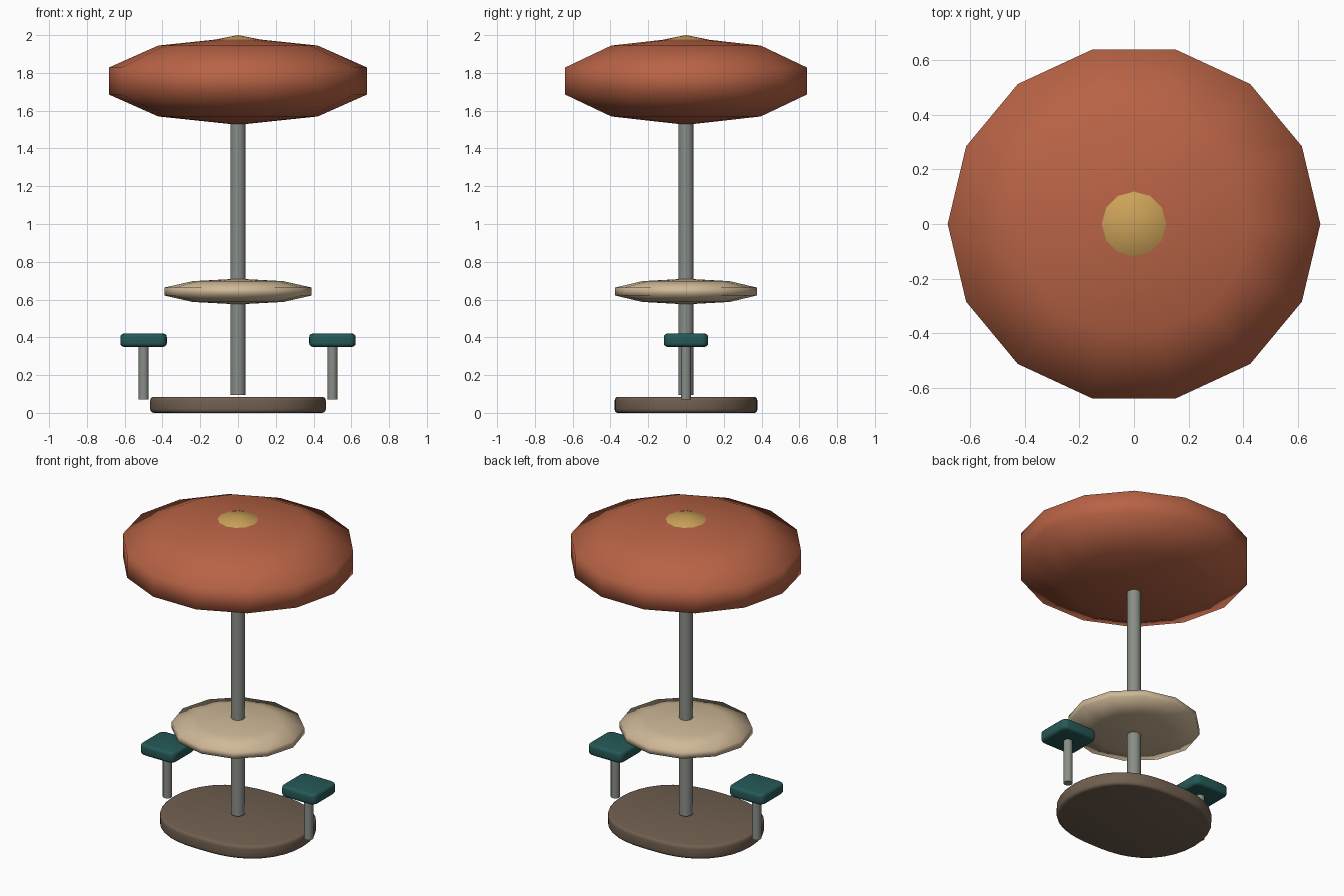
import bpy, bmesh
from math import sin, cos, pi, copysign, radians

if "Cube" in bpy.data.objects:
    bpy.data.objects.remove(bpy.data.objects["Cube"])


def material(name, rgb):
    m = bpy.data.materials.new(name)
    m.use_nodes = True
    m.diffuse_color = (*rgb, 1)
    m.node_tree.nodes["Principled BSDF"].inputs["Base Color"].default_value = (*rgb, 1)
    return m


terracotta = material("terracotta", (0.48, 0.125, 0.06))
gold = material("gold", (0.60, 0.36, 0.10))
cream = material("cream", (0.62, 0.48, 0.31))
metal = material("grey metal", (0.25, 0.27, 0.24))
brown = material("brown stone", (0.165, 0.115, 0.08))
teal = material("dark teal", (0.018, 0.10, 0.095))


def loft(name, rings, mat, location, angle):
    """Bridge stacked rings; a single point is a pole, a ring end gets a cap."""
    bm = bmesh.new()
    loops = [[bm.verts.new(p) for p in ring] for ring in rings]
    n = max(len(loop) for loop in loops)
    for low, high in zip(loops, loops[1:]):
        for i in range(n):
            j = (i + 1) % n
            quad = [low[i % len(low)], low[j % len(low)],
                    high[j % len(high)], high[i % len(high)]]
            bm.faces.new(list(dict.fromkeys(quad)))
    for loop in (loops[0], loops[-1]):
        if len(loop) > 1:
            bm.faces.new(loop)
    bmesh.ops.recalc_face_normals(bm, faces=bm.faces)
    mesh = bpy.data.meshes.new(name)
    bm.to_mesh(mesh)
    bm.free()
    mesh.materials.append(mat)
    obj = bpy.data.objects.new(name, mesh)
    obj.location = location
    bpy.context.collection.objects.link(obj)
    bpy.ops.object.select_all(action="DESELECT")
    obj.select_set(True)
    bpy.context.view_layer.objects.active = obj
    bpy.ops.object.shade_smooth_by_angle(angle=radians(angle))
    return obj


def ellipsoid(name, rx, ry, rz, z, sides, mat, bands=5):
    rings = [[(0, 0, -rz)]]
    for k in range(1, bands):
        t = pi * k / bands
        rings.append([(rx * sin(t) * cos(2 * pi * i / sides),
                       ry * sin(t) * sin(2 * pi * i / sides),
                       -rz * cos(t)) for i in range(sides)])
    rings.append([(0, 0, rz)])
    return loft(name, rings, mat, (0, 0, z), 80)


def slab(name, outline, z0, z1, round_r, mat, x=0, steps=3):
    """Extrude an outline with rounded top and bottom rims."""
    size = max(p[0] for p in outline)
    arc = [(round_r * (1 - sin(pi / 2 * k / steps)),
            round_r * (1 - cos(pi / 2 * k / steps))) for k in range(steps + 1)]
    levels = [(inset, z0 + h) for inset, h in arc]
    levels += [(inset, z1 - h) for inset, h in reversed(arc)]
    rings = [[(px * (1 - d / size), py * (1 - d / size), z) for px, py in outline]
             for d, z in levels]
    return loft(name, rings, mat, (x, 0, 0), 35)


def post(name, r, z0, z1, x=0, sides=16):
    rings = [[(r * cos(2 * pi * i / sides), r * sin(2 * pi * i / sides), z)
              for i in range(sides)] for z in (z0, z1)]
    return loft(name, rings, metal, (x, 0, 0), 35)


# Waisted oval base
base_outline = []
for i in range(40):
    a = 2 * pi * i / 40
    r = 0.4295 + 0.0435 * cos(2 * a) - 0.008 * cos(4 * a)
    base_outline.append((r * cos(a), r * sin(a)))
slab("base", base_outline, 0, 0.085, 0.02, brown)

# Centre pole, table and canopy
post("pole", 0.04, 0.095, 1.62)
ellipsoid("table_top", 0.41, 0.394, 0.068, 0.6425, 12, cream)
ellipsoid("canopy", 0.718, 0.69, 0.232, 1.757, 14, terracotta)
ellipsoid("canopy_cap", 0.2, 0.2, 0.12, 1.88, 12, gold)

# Rounded square seats on posts, one each side
corner = 0.036
seat_outline = []
for quarter in range(4):
    for k in range(5):
        a = pi / 2 * (quarter + k / 4)
        mid = pi / 2 * (quarter + 0.5)
        seat_outline.append((copysign(0.123 - corner, cos(mid)) + corner * cos(a),
                             copysign(0.117 - corner, sin(mid)) + corner * sin(a)))
for side, x in (("left", 0.5), ("right", -0.5)):
    post(side + "_seat_post", 0.027, 0.07, 0.36, x, 12)
    slab(side + "_seat", seat_outline, 0.35, 0.42, 0.018, teal, x)
